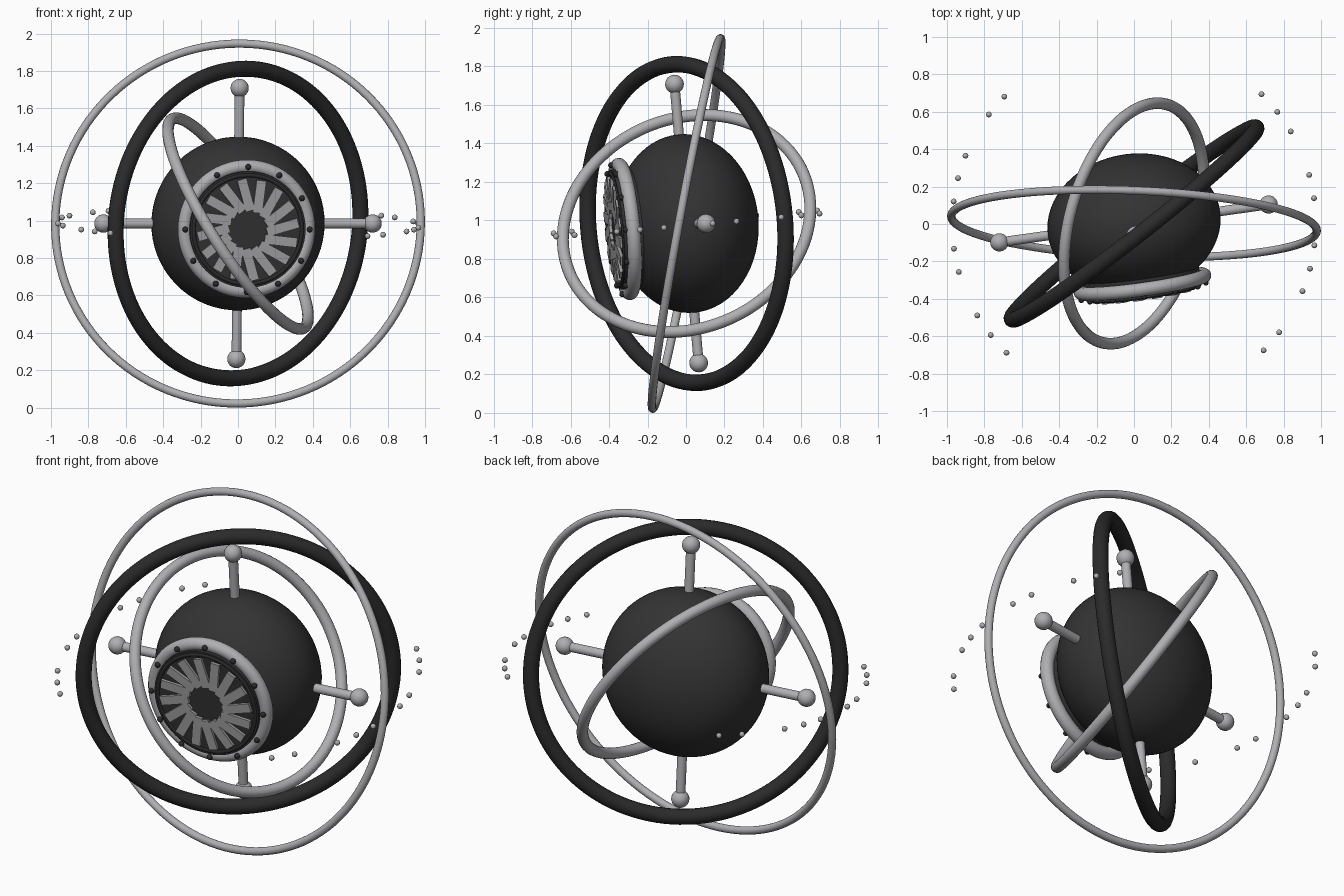
import bpy, math
from mathutils import Matrix, Vector

if "Cube" in bpy.data.objects:
    bpy.data.objects.remove(bpy.data.objects["Cube"])

rad = math.radians
CENTRE = Matrix.Translation((0, 0.003, 0.984))
# tilted body frame, and the face frame whose z axis points out of the eye
BODY = CENTRE @ Matrix.Rotation(rad(8), 4, 'Z') @ Matrix.Rotation(rad(5), 4, 'X')
FACE = BODY @ Matrix.Rotation(rad(90), 4, 'X')


def material(name, r, g, b):
    m = bpy.data.materials.new(name)
    m.diffuse_color = (r, g, b, 1)
    m.use_nodes = True
    m.node_tree.nodes["Principled BSDF"].inputs["Base Color"].default_value = m.diffuse_color
    return m


CHARCOAL = material("charcoal", 0.033, 0.033, 0.034)
BLACK = material("black", 0.024, 0.024, 0.025)
SILVER = material("silver", 0.43, 0.43, 0.45)
GREY = material("iris_grey", 0.36, 0.36, 0.37)


def finish(name, mat, matrix):
    ob = bpy.context.object
    ob.name = name
    ob.data.materials.append(mat)
    bpy.ops.object.shade_smooth_by_angle(angle=rad(40))
    ob.matrix_world = matrix
    return ob


def ring(name, mat, matrix, major, minor, seg=128):
    bpy.ops.mesh.primitive_torus_add(major_radius=major, minor_radius=minor,
                                     major_segments=seg, minor_segments=16)
    return finish(name, mat, matrix)


def ball(name, mat, matrix, r, seg=24):
    bpy.ops.mesh.primitive_uv_sphere_add(radius=r, segments=seg, ring_count=seg // 2)
    return finish(name, mat, matrix)


def rod(name, mat, matrix, r, z0, z1, verts=24):
    bpy.ops.mesh.primitive_cylinder_add(radius=r, depth=z1 - z0, vertices=verts)
    return finish(name, mat, matrix @ Matrix.Translation((0, 0, (z0 + z1) / 2)))


def facing(normal):
    return CENTRE @ Vector(normal).to_track_quat('Z', 'Y').to_matrix().to_4x4()


# body, flattened front to back
ball("body", CHARCOAL, BODY @ Matrix.Diagonal((1, 0.8, 1, 1)), 0.465, 64)

# orbiting rings
ring("outer_ring", SILVER, facing((-0.04, -0.983, 0.18)), 0.978, 0.022)
ring("dark_ring", BLACK,
     BODY @ Matrix.Rotation(rad(30), 4, 'Z') @ Matrix.Rotation(rad(90), 4, 'X'), 0.83, 0.043)
ring("inner_ring", SILVER, facing((0.824, -0.226, 0.521)), 0.66, 0.031)

# four ball-tipped antennae
for i in range(4):
    m = BODY @ Matrix.Rotation(rad(90 * i), 4, 'Y')
    rod(f"antenna_rod_{i}", SILVER, m, 0.026, 0.40, 0.71)
    ball(f"antenna_tip_{i}", SILVER, m @ Matrix.Translation((0, 0, 0.727)), 0.049)

# two arcs of small beads, with gaps
for side in (0, 180):
    for step in (5, 4, 3, 1, 0, -2, -3, -4, -6, -7):
        m = BODY @ Matrix.Rotation(rad(side + 7.5 * step), 4, 'Z')
        ball(f"bead_{side}_{step}", SILVER, m @ Matrix.Translation((0.972, 0, 0)), 0.0155, 12)

# eye housing
ring("eye_rim", SILVER, FACE @ Matrix.Translation((0, 0, 0.328)), 0.334, 0.037, 96)
rod("eye_disc", CHARCOAL, FACE, 0.312, 0.26, 0.377, 64)
ring("eye_inner_rim", BLACK, FACE @ Matrix.Translation((0, 0, 0.374)), 0.292, 0.011, 96)

# bolts around the rim
for i in range(12):
    m = FACE @ Matrix.Rotation(rad(30 * i), 4, 'Z')
    ball(f"rim_bolt_{i}", BLACK, m @ Matrix.Translation((0.336, 0, 0.368)), 0.016, 12)

# iris blades, slightly swirled
for i in range(16):
    m = (FACE @ Matrix.Rotation(rad(22.5 * i + 4), 4, 'Z')
         @ Matrix.Translation((0.187, 0, 0.384)) @ Matrix.Rotation(rad(12), 4, 'Z'))
    bpy.ops.mesh.primitive_cube_add(size=1)
    finish(f"iris_blade_{i}", GREY, m @ Matrix.Diagonal((0.175, 0.052, 0.018, 1)))
